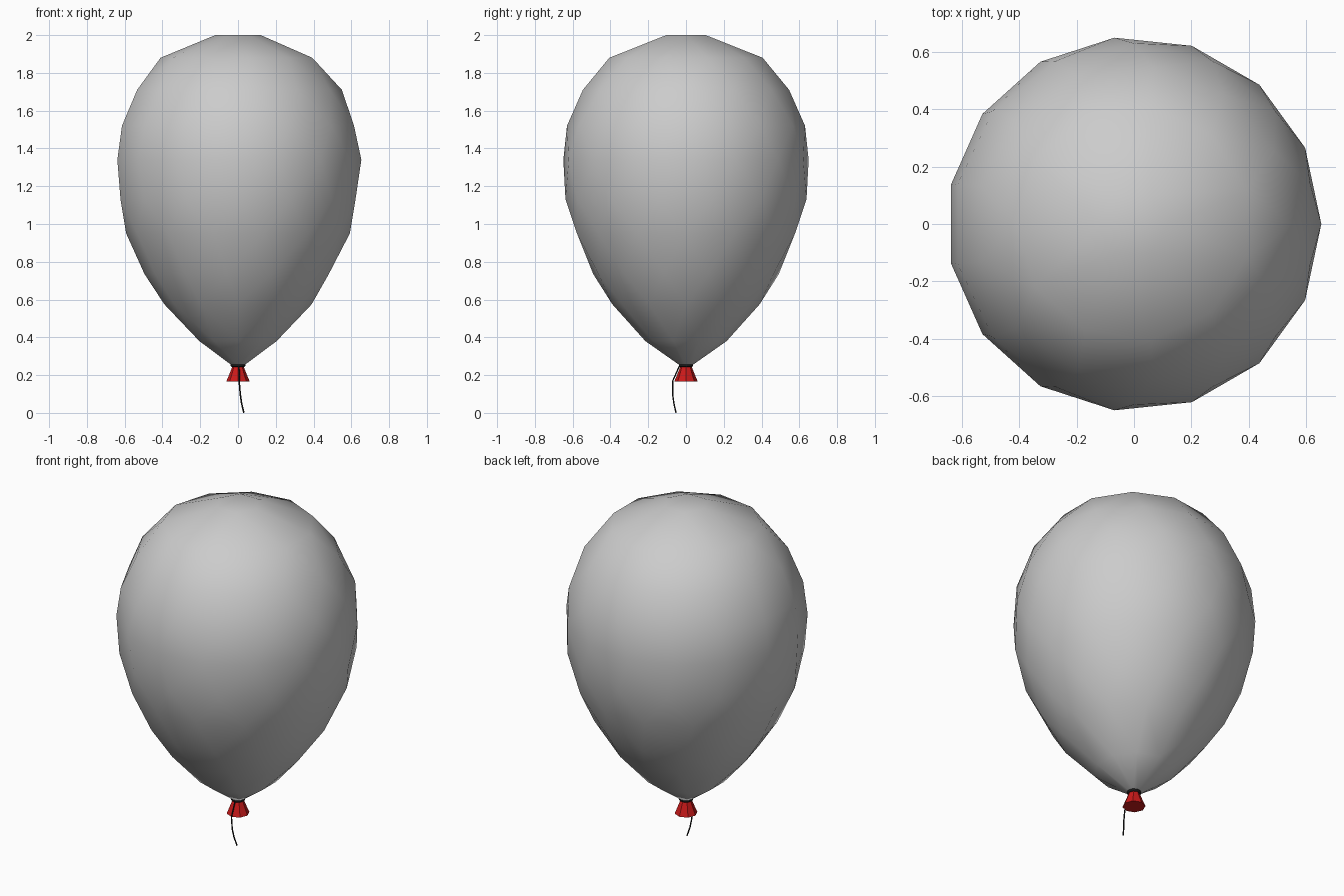
import bpy, bmesh
from math import sin, cos, pi

if "Cube" in bpy.data.objects:
    bpy.data.objects.remove(bpy.data.objects["Cube"])


def material(name, rgb):
    m = bpy.data.materials.new(name)
    m.diffuse_color = (*rgb, 1)
    m.use_nodes = True
    m.node_tree.nodes["Principled BSDF"].inputs["Base Color"].default_value = m.diffuse_color
    return m


red = material("red", (0.6, 0.01, 0.01))
black = material("black", (0.01, 0.01, 0.01))


def finish(bm, name, mat=None, smooth=True):
    bmesh.ops.recalc_face_normals(bm, faces=bm.faces)
    for f in bm.faces:
        f.smooth = smooth
    me = bpy.data.meshes.new(name)
    bm.to_mesh(me)
    bm.free()
    ob = bpy.data.objects.new(name, me)
    bpy.context.collection.objects.link(ob)
    if mat:
        me.materials.append(mat)
    return ob


def lathe(name, profile, sides, mat=None, smooth=True, close=False):
    bm = bmesh.new()
    rings = [[bm.verts.new((r * cos(2 * pi * i / sides), r * sin(2 * pi * i / sides), z))
              for i in range(sides)] for r, z in profile]
    pairs = list(zip(rings, rings[1:]))
    if close:
        pairs.append((rings[-1], rings[0]))
    for a, b in pairs:
        for i in range(sides):
            j = (i + 1) % sides
            bm.faces.new((a[i], a[j], b[j], b[i]))
    if not close:
        bm.faces.new(rings[0])
        bm.faces.new(rings[-1])
    return finish(bm, name, mat, smooth)


# Balloon body: staggered rings wrapped into a faceted, smooth-shaded hull
rings = [(0.03, 0.25, 8), (0.215, 0.38, 10), (0.39, 0.575, 12), (0.495, 0.735, 13),
         (0.592, 0.95, 14), (0.638, 1.13, 14), (0.653, 1.34, 15), (0.63, 1.52, 14),
         (0.55, 1.71, 13), (0.41, 1.88, 11), (0.12, 2.0, 6)]
bm = bmesh.new()
for k, (r, z, n) in enumerate(rings):
    for i in range(n):
        a = 2 * pi * (i + 0.5 * (k % 2)) / n
        bm.verts.new((r * cos(a), r * sin(a), z))
bmesh.ops.convex_hull(bm, input=bm.verts)
finish(bm, "balloon_body")

# Pale collar and dark tie around the neck
lathe("neck_collar", [(0.022, 0.25), (0.036, 0.257), (0.022, 0.272)], 10)
lathe("neck_tie", [(0.026, 0.243), (0.038, 0.245), (0.039, 0.255), (0.026, 0.259)],
      10, black, close=True)

# Flared red nozzle
lathe("nozzle", [(0.062, 0.166), (0.046, 0.205), (0.028, 0.25)], 8, red, smooth=False)

# String hanging from the tie
cu = bpy.data.curves.new("string", "CURVE")
cu.dimensions = "3D"
cu.bevel_depth = 0.004
cu.bevel_resolution = 1
cu.use_fill_caps = True
path = [(0.005, -0.034, 0.25), (0.006, -0.07, 0.17), (0.012, -0.071, 0.1),
        (0.019, -0.064, 0.05), (0.031, -0.053, 0.001)]
sp = cu.splines.new("POLY")
sp.points.add(len(path) - 1)
for p, co in zip(sp.points, path):
    p.co = (*co, 1)
cu.materials.append(black)
bpy.context.collection.objects.link(bpy.data.objects.new("string", cu))
